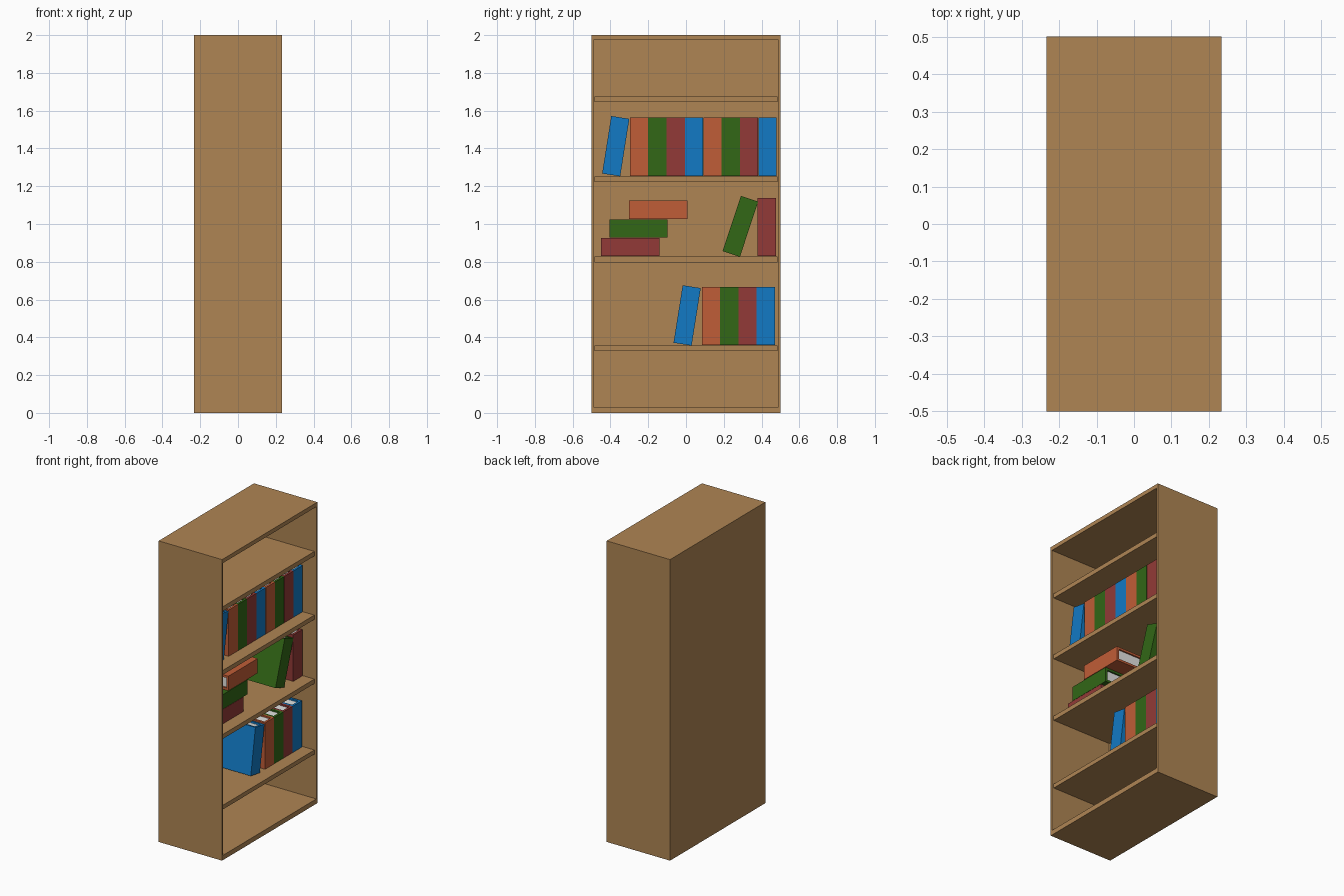
import bpy, bmesh, math
from mathutils import Matrix, Vector

if "Cube" in bpy.data.objects:
    bpy.data.objects.remove(bpy.data.objects["Cube"])


def material(name, rgb):
    m = bpy.data.materials.new(name)
    m.diffuse_color = (*rgb, 1)
    m.use_nodes = True
    m.node_tree.nodes["Principled BSDF"].inputs["Base Color"].default_value = m.diffuse_color
    return m


WOOD = material("warm wood", (0.43, 0.235, 0.088))
PAGES = material("page white", (0.78, 0.78, 0.76))
COVERS = {
    "red": material("book red", (0.29, 0.042, 0.038)),
    "orange": material("book orange", (0.53, 0.11, 0.038)),
    "green": material("book green", (0.032, 0.135, 0.008)),
    "blue": material("book blue", (0.006, 0.195, 0.56)),
}


def finish(name, bm, mat, matrix=Matrix()):
    bmesh.ops.recalc_face_normals(bm, faces=bm.faces)
    me = bpy.data.meshes.new(name)
    bm.to_mesh(me)
    bm.free()
    me.materials.append(mat)
    ob = bpy.data.objects.new(name, me)
    ob.matrix_world = matrix
    bpy.context.collection.objects.link(ob)
    return ob


def box_mesh(lo, hi):
    lo, hi = Vector(lo), Vector(hi)
    bm = bmesh.new()
    bmesh.ops.create_cube(bm, size=1)
    for v in bm.verts:
        v.co = [(lo[i] + hi[i]) / 2 + v.co[i] * (hi[i] - lo[i]) for i in range(3)]
    return bm


# Case: solid box with its +x face inset to a rim and pushed in
bm = box_mesh((-0.233, -0.5, 0), (0.233, 0.5, 2))
bm.normal_update()
front = next(f for f in bm.faces if f.normal.x > 0.9)
bmesh.ops.inset_individual(bm, faces=[front], thickness=0.015)
for v in front.verts:
    v.co.z = 0.032 if v.co.z < 1 else 1.973
hollow = bmesh.ops.extrude_face_region(bm, geom=[front])
bmesh.ops.translate(bm, vec=(-0.448, 0, 0),
                    verts=[g for g in hollow["geom"] if isinstance(g, bmesh.types.BMVert)])
if front.is_valid:
    bmesh.ops.delete(bm, geom=[front], context="FACES_ONLY")
finish("bookcase_case", bm, WOOD)

# Shelves
for i, (z0, z1) in enumerate([(0.328, 0.356), (0.797, 0.827), (1.223, 1.252), (1.645, 1.675)]):
    finish(f"shelf_{i + 1}", box_mesh((-0.215, -0.485, z0), (0.222, 0.485, z1)), WOOD)

# Books: U-shaped cover with spine towards +x, page block slightly recessed
T, H, X0, X1 = 0.0965, 0.308, -0.09, 0.14
count = 0


def book(color, y, z, tilt=0):
    """Centre (y, z); tilt in degrees leans the top towards +y."""
    global count
    count += 1
    mw = Matrix.Translation((0, y, z)) @ Matrix.Rotation(-math.radians(tilt), 4, "X")
    h, c = T / 2, 0.015
    profile = [(X0, -h), (X1, -h), (X1, h), (X0, h),
               (X0, h - c), (X1 - c, h - c), (X1 - c, c - h), (X0, c - h)]
    bm = bmesh.new()
    face = bm.faces.new([bm.verts.new((px, py, -H / 2)) for px, py in profile])
    ext = bmesh.ops.extrude_face_region(bm, geom=[face])
    bmesh.ops.translate(bm, vec=(0, 0, H),
                        verts=[g for g in ext["geom"] if isinstance(g, bmesh.types.BMVert)])
    finish(f"book_cover_{count}", bm, COVERS[color], mw)
    finish(f"book_pages_{count}",
           box_mesh((X0 + 0.01, c - h, 0.01 - H / 2), (X1 - c, h - c, H / 2 - 0.01)), PAGES, mw)


# Upper row
book("blue", -0.372, 1.412, 9)
for i, c in enumerate(["orange", "green", "red", "blue"] * 2):
    book(c, -0.249 + i * 0.0972, 1.409)

# Middle shelf: flat stack, leaning book, upright book
for c, y, z in [("red", -0.295, 0.878), ("green", -0.252, 0.976), ("orange", -0.147, 1.076)]:
    book(c, y, z, 90)
book("green", 0.288, 0.987, 18.4)
book("red", 0.428, 0.984)

# Lower row
book("blue", 0.006, 0.516, 9)
for i, c in enumerate(["orange", "green", "red", "blue"]):
    book(c, 0.132 + i * 0.0968, 0.513)
